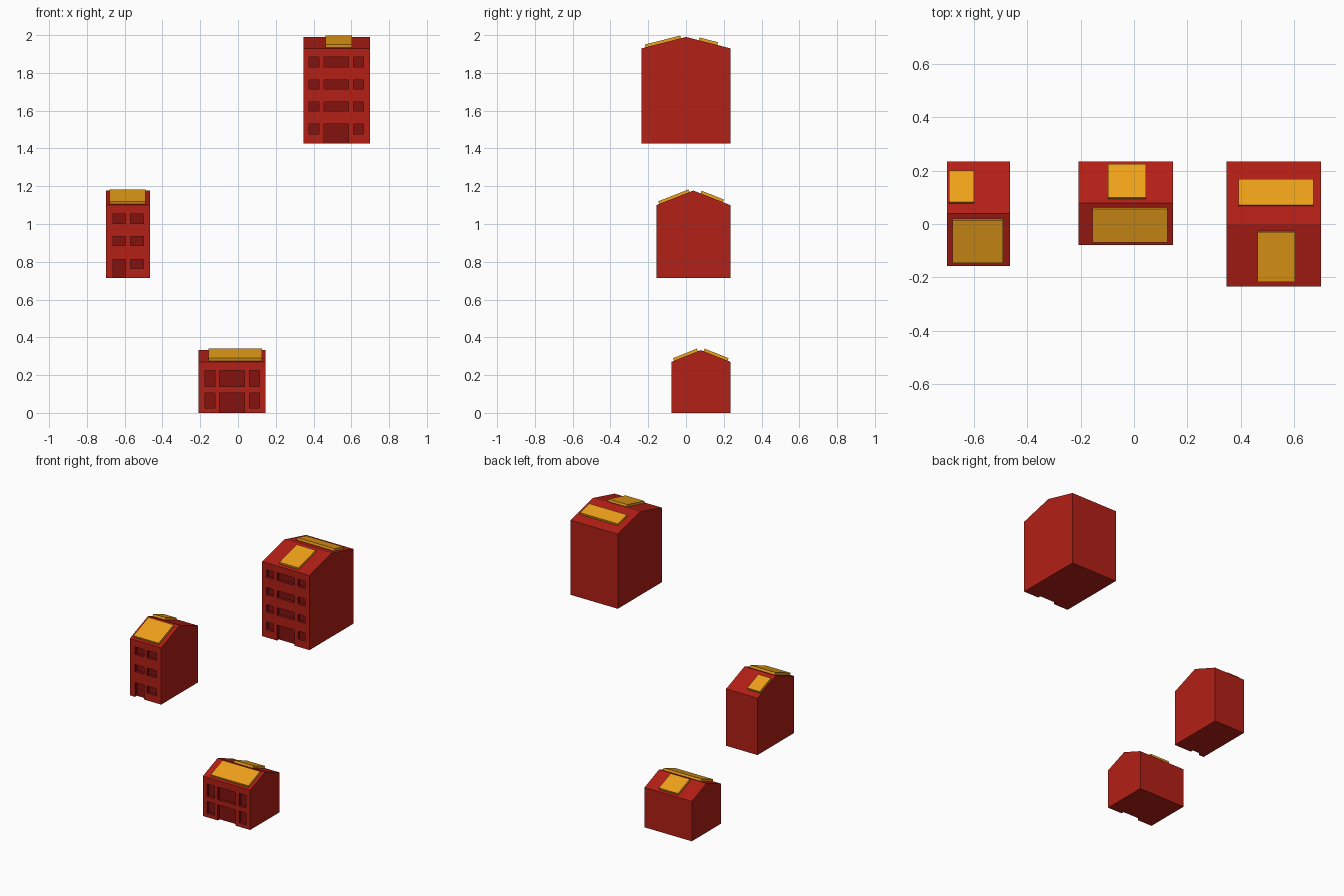
import bpy, bmesh, math

if "Cube" in bpy.data.objects:
    bpy.data.objects.remove(bpy.data.objects["Cube"])


def material(name, rgb):
    m = bpy.data.materials.new(name)
    m.diffuse_color = (*rgb, 1)
    m.use_nodes = True
    m.node_tree.nodes["Principled BSDF"].inputs["Base Color"].default_value = m.diffuse_color
    return m


RED = material("red_wall", (0.45, 0.014, 0.008))
DARK = material("dark_recess", (0.23, 0.006, 0.005))
YELLOW = material("yellow_panel", (0.87, 0.36, 0.01))
RECESS = 0.02
THICK = 0.015


def add_object(name, bm, mats):
    bmesh.ops.recalc_face_normals(bm, faces=bm.faces)
    mesh = bpy.data.meshes.new(name)
    bm.to_mesh(mesh)
    bm.free()
    for m in mats:
        mesh.materials.append(m)
    ob = bpy.data.objects.new(name, mesh)
    bpy.context.collection.objects.link(ob)
    return ob


def prism(bm, profile, x0, x1, mat=0):
    """Extrude a (y, z) profile along x."""
    face = bm.faces.new([bm.verts.new((x0, y, z)) for y, z in profile])
    face.material_index = mat
    out = bmesh.ops.extrude_face_region(bm, geom=[face], use_keep_orig=True)
    verts = [g for g in out["geom"] if isinstance(g, bmesh.types.BMVert)]
    bmesh.ops.translate(bm, verts=verts, vec=(x1 - x0, 0, 0))
    for f in {f for v in verts for f in v.link_faces}:
        f.material_index = mat


def house(name, x0, x1, y0, y1, base, eave, ridge, columns, rows, door, panels):
    mid = (y0 + y1) / 2
    # Gabled body
    bm = bmesh.new()
    prism(bm, [(y0, base), (y1, base), (y1, eave), (mid, ridge), (y0, eave)], x0, x1)
    body = add_object(name + "_body", bm, [RED, DARK])

    # Recessed windows and door
    bm = bmesh.new()
    for r, (z0, z1) in enumerate(rows):
        for c, (a, b) in enumerate(columns):
            low = base - 0.02 if r == 0 and c == door else z0
            prism(bm, [(y0 - 0.02, low), (y0 + RECESS, low),
                       (y0 + RECESS, z1), (y0 - 0.02, z1)], a, b, 1)
    cutter = add_object(name + "_window_cutter", bm, [RED, DARK])
    cutter.hide_render = True
    mod = body.modifiers.new("windows", 'BOOLEAN')
    mod.operation = 'DIFFERENCE'
    mod.solver = 'EXACT'
    mod.object = cutter
    bpy.context.view_layer.objects.active = body
    bpy.ops.object.modifier_apply(modifier=mod.name)
    bpy.data.objects.remove(cutter)

    # Roof panels: distances from the ridge, lying on the slope
    slope = math.atan2(ridge - eave, y1 - mid)
    dy, dz = THICK * math.sin(slope), THICK * math.cos(slope)
    for label, side, a, b, near, far in panels:
        far -= dy
        zn, zf = (ridge - d * math.tan(slope) for d in (near, far))
        bm = bmesh.new()
        prism(bm, [(mid + side * near, zn), (mid + side * far, zf),
                   (mid + side * (far + dy), zf + dz),
                   (mid + side * (near + dy), zn + dz)], a, b)
        add_object(f"{name}_{label}_roof_panel", bm, [YELLOW])


house("low_house", -0.208, 0.146, -0.078, 0.235, 0, 0.27, 0.332,
      [(-0.176, -0.123), (-0.097, 0.035), (0.062, 0.115)],
      [(0.026, 0.106), (0.14, 0.225)], 1,
      [("front", -1, -0.156, 0.126, 0.016, 0.147),
       ("back", 1, -0.098, 0.045, 0.015, 0.147)])

house("narrow_house", -0.70, -0.465, -0.157, 0.235, 0.715, 1.10, 1.177,
      [(-0.662, -0.595), (-0.57, -0.499)],
      [(0.765, 0.812), (0.885, 0.934), (1.003, 1.053)], 0,
      [("front", -1, -0.68, -0.491, 0.02, 0.186),
       ("back", 1, -0.693, -0.599, 0.038, 0.162)])

house("tall_house", 0.346, 0.70, -0.235, 0.235, 1.425, 1.93, 1.99,
      [(0.377, 0.43), (0.456, 0.586), (0.612, 0.665)],
      [(1.476, 1.53), (1.597, 1.647), (1.714, 1.762), (1.832, 1.883)], 1,
      [("front", -1, 0.462, 0.604, 0.027, 0.218),
       ("back", 1, 0.392, 0.673, 0.068, 0.169)])
